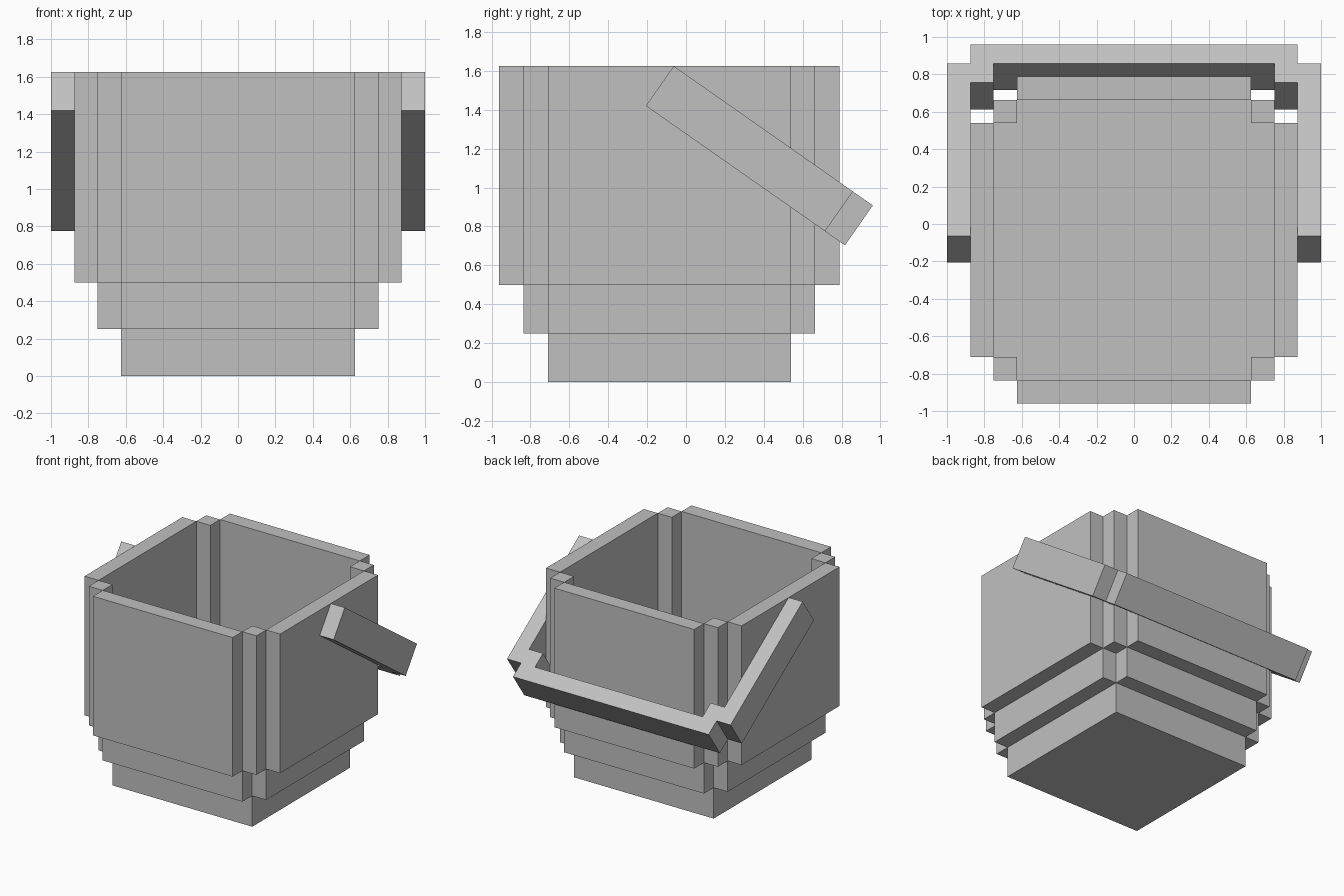
import bpy, bmesh
from math import radians
from mathutils import Matrix

old = bpy.data.objects.get("Cube")
if old:
    bpy.data.objects.remove(old, do_unlink=True)

U = 0.125          # block size
BODY_Y = -0.086    # bucket centre

grey = bpy.data.materials.new("iron_grey")
grey.use_nodes = True
colour = (0.53, 0.53, 0.53, 1)
grey.diffuse_color = colour
grey.node_tree.nodes["Principled BSDF"].inputs["Base Color"].default_value = colour


def prism(name, outline, bottom, top, matrix=Matrix.Translation((0, BODY_Y, 0))):
    """Extrude a flat outline, given in blocks, from bottom to top."""
    bm = bmesh.new()
    base = bm.faces.new([bm.verts.new((x * U, y * U, bottom * U)) for x, y in outline])
    side = bmesh.ops.extrude_face_region(bm, geom=[base])["geom"]
    verts = [g for g in side if isinstance(g, bmesh.types.BMVert)]
    bmesh.ops.translate(bm, verts=verts, vec=(0, 0, (top - bottom) * U))
    bmesh.ops.recalc_face_normals(bm, faces=bm.faces)
    mesh = bpy.data.meshes.new(name)
    bm.to_mesh(mesh)
    bm.free()
    mesh.materials.append(grey)
    obj = bpy.data.objects.new(name, mesh)
    obj.matrix_world = matrix
    bpy.context.collection.objects.link(obj)
    return obj


def rect(x0, x1, y0, y1):
    return [(x0, y0), (x1, y0), (x1, y1), (x0, y1)]


# Stepped bottom: square foot, then a notched tier that forms the floor
prism("foot", rect(-5, 5, -5, 5), 0, 2)
quarter = [(6, -5), (6, 5), (5, 5)]
notched = []
for turn in range(4):
    notched += quarter
    quarter = [(-y, x) for x, y in quarter]
prism("floor_tier", notched, 2, 4)

# Four walls and four corner posts
for name, s in (("front", -1), ("back", 1)):
    prism(name + "_wall", rect(-5, 5, *sorted((6 * s, 7 * s))), 4, 13)
    for side, t in (("right", -1), ("left", 1)):
        post = rect(*sorted((5 * t, 6 * t)), *sorted((5 * s, 6 * s)))
        prism(f"{name}_{side}_post", post, 4, 13)
for side, t in (("right", -1), ("left", 1)):
    prism(side + "_wall", rect(*sorted((6 * t, 7 * t)), -5, 5), 4, 13)

# Handle: stepped U outline, tilted down toward the back
half = [(6, 9), (6, 8), (7, 8), (7, 0), (8, 0), (8, 9), (7, 9), (7, 10)]
outline = half + [(-x, y) for x, y in reversed(half)]
tilt = Matrix.Translation((0, -0.063, 1.625)) @ Matrix.Rotation(radians(-35), 4, "X")
prism("handle", outline, -2, 0, tilt)
